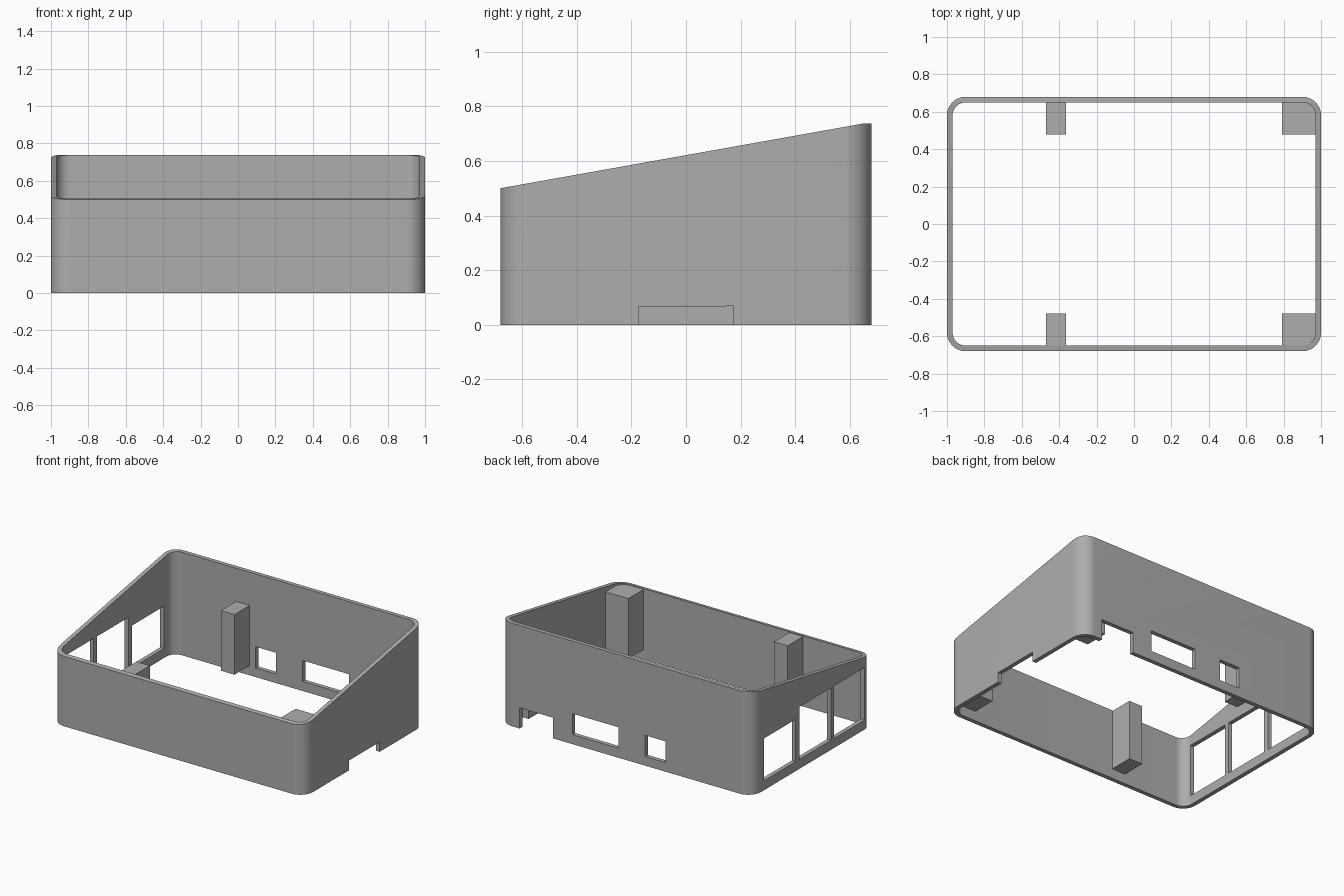
import bpy, bmesh, math

cube = bpy.data.objects.get("Cube")
if cube:
    bpy.data.objects.remove(cube, do_unlink=True)

W, D, WALL, RADIUS = 1.0, 0.68, 0.03, 0.1
FRONT_H, BACK_H = 0.5, 0.737
POST_LOW, POST_TOP = 0.07, 0.5

grey = bpy.data.materials.new("plain_grey")
grey.use_nodes = True
colour = (0.42, 0.42, 0.42, 1)
grey.diffuse_color = colour
grey.node_tree.nodes["Principled BSDF"].inputs["Base Color"].default_value = colour


def prism(name, points, direction):
    """Extrude a closed 3D outline along a direction."""
    bm = bmesh.new()
    face = bm.faces.new([bm.verts.new(p) for p in points])
    moved = bmesh.ops.extrude_face_region(bm, geom=[face])["geom"]
    bmesh.ops.translate(bm, vec=direction,
                        verts=[g for g in moved if isinstance(g, bmesh.types.BMVert)])
    bmesh.ops.recalc_face_normals(bm, faces=bm.faces)
    mesh = bpy.data.meshes.new(name)
    bm.to_mesh(mesh)
    bm.free()
    mesh.materials.append(grey)
    obj = bpy.data.objects.new(name, mesh)
    bpy.context.collection.objects.link(obj)
    return obj


def box(name, x, y, z):
    outline = [(x[0], y[0], z[0]), (x[1], y[0], z[0]), (x[1], y[1], z[0]), (x[0], y[1], z[0])]
    return prism(name, outline, (0, 0, z[1] - z[0]))


def rounded_prism(name, inset, low, high, steps=16):
    r = RADIUS - inset
    points = []
    for i, (sx, sy) in enumerate([(1, 1), (-1, 1), (-1, -1), (1, -1)]):
        for k in range(steps + 1):
            a = math.pi / 2 * (i + k / steps)
            points.append((sx * (W - RADIUS) + r * math.cos(a),
                           sy * (D - RADIUS) + r * math.sin(a), low))
    return prism(name, points, (0, 0, high - low))


def combine(obj, tool, operation="DIFFERENCE"):
    mod = obj.modifiers.new("cut", "BOOLEAN")
    mod.operation, mod.object, mod.solver = operation, tool, "EXACT"
    bpy.context.view_layer.objects.active = obj
    bpy.ops.object.modifier_apply(modifier=mod.name)
    bpy.data.objects.remove(tool, do_unlink=True)


def smooth(obj):
    bpy.ops.object.select_all(action="DESELECT")
    obj.select_set(True)
    bpy.context.view_layer.objects.active = obj
    bpy.ops.object.shade_smooth_by_angle(angle=math.radians(25))


# Hollow rounded wall with a sloping rim
shell = rounded_prism("case_wall", 0, 0, BACK_H)
combine(shell, rounded_prism("bore", WALL, -0.1, 1))
slope_end = D - WALL
slope = (BACK_H - FRONT_H) / (slope_end + D)
wedge = [(-2, -1, FRONT_H - slope * (1 - D)), (-2, slope_end, BACK_H),
         (-2, slope_end, 1), (-2, -1, 1)]
combine(shell, prism("slope", wedge, (4, 0, 0)))

# Port openings in the back wall: x range, z range
for x, z in [((-0.315, -0.153), (0.065, 0.217)),
             ((0.057, 0.422), (0.068, 0.218)),
             ((0.577, 0.84), (-0.1, 0.148))]:
    combine(shell, box("back_port", x, (0.62, 0.75), z))

# Three tall openings in the right wall
for y, top in [((0.19, 0.548), 0.37), ((-0.21, 0.147), 0.443), ((-0.59, -0.245), 0.443)]:
    combine(shell, box("side_port", (-1.1, -0.95), y, (0.068, top)))

# Shallow slot under the left wall
combine(shell, box("slot", (0.95, 1.1), (-0.173, 0.173), (-0.1, 0.07)))
smooth(shell)

# Support posts, trimmed to the inside of the wall
for side, s in (("front", -1), ("back", 1)):
    y = sorted((s * 0.478, s * 0.7))
    for label, x in (("middle", (-0.47, -0.363)), ("corner", (0.79, 1.1))):
        post = box(f"{side}_{label}_post", x, y, (POST_LOW, POST_TOP))
        combine(post, rounded_prism("core", WALL, 0, 1), "INTERSECT")
        smooth(post)
